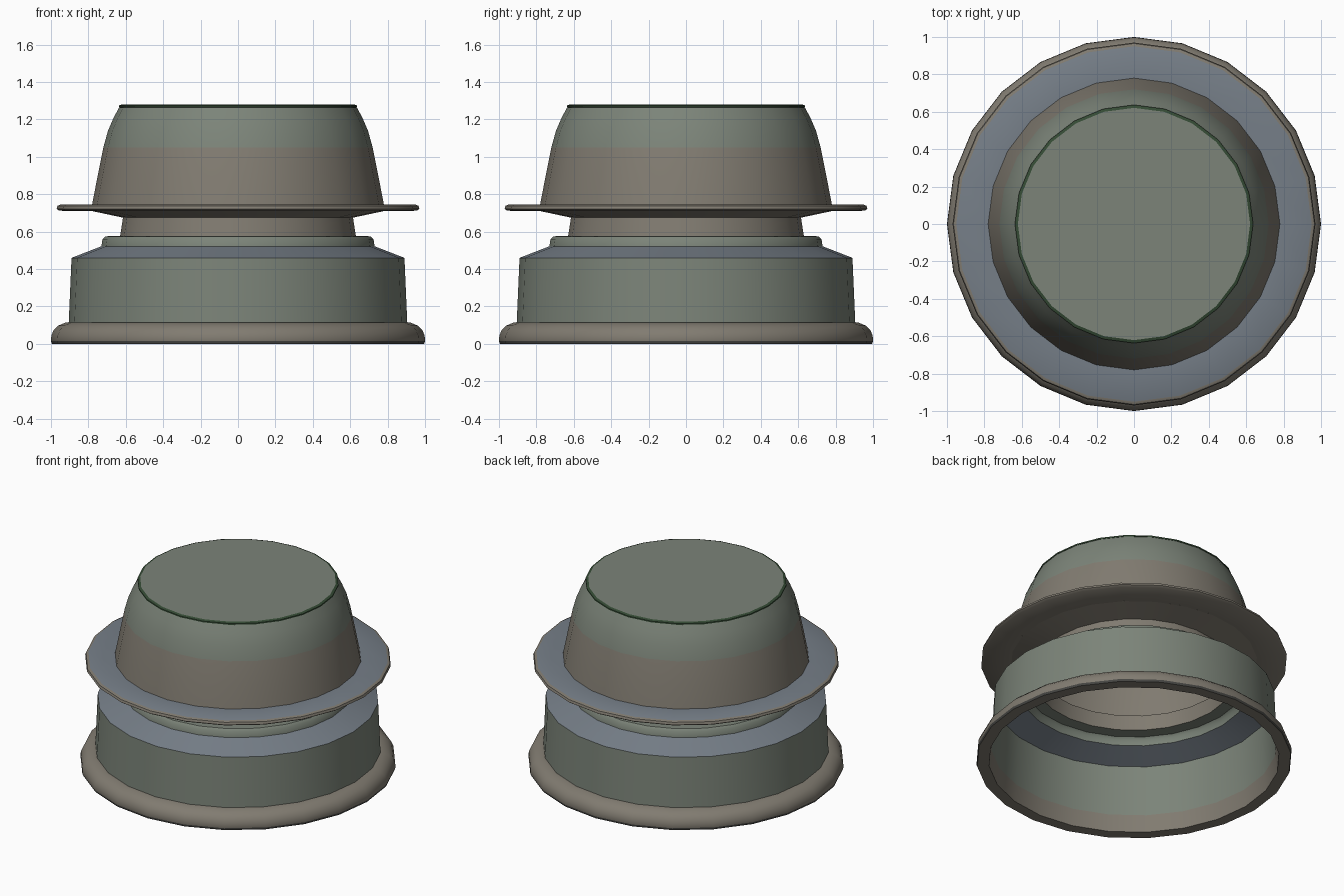
import bpy, bmesh, math

if "Cube" in bpy.data.objects:
    bpy.data.objects.remove(bpy.data.objects["Cube"])

SIDES = 24

def material(name, r, g, b):
    m = bpy.data.materials.new(name)
    m.diffuse_color = (r, g, b, 1)
    m.use_nodes = True
    m.node_tree.nodes["Principled BSDF"].inputs["Base Color"].default_value = m.diffuse_color
    return m

GREEN = material("grey_green", 0.2, 0.23, 0.19)
BROWN = material("grey_brown", 0.22, 0.2, 0.165)
BLUE = material("grey_blue", 0.18, 0.21, 0.245)
DARK = material("dark_green", 0.035, 0.07, 0.035)
SHADE = material("dark_grey", 0.06, 0.06, 0.055)

def lathe(name, profile, mats, bands=None, cap_top=False):
    """Spin an (r, z) profile around z; bands gives a material slot per segment."""
    bm = bmesh.new()
    rings = []
    for r, z in profile:
        rings.append([bm.verts.new((r * math.cos(2 * math.pi * i / SIDES),
                                    r * math.sin(2 * math.pi * i / SIDES), z))
                      for i in range(SIDES)])
    for k, (a, b) in enumerate(zip(rings, rings[1:])):
        for i in range(SIDES):
            j = (i + 1) % SIDES
            f = bm.faces.new((a[i], a[j], b[j], b[i]))
            f.material_index = bands[k] if bands else 0
    if cap_top:
        bm.faces.new(rings[-1])
    mesh = bpy.data.meshes.new(name)
    bm.to_mesh(mesh)
    bm.free()
    for m in mats:
        mesh.materials.append(m)
    ob = bpy.data.objects.new(name, mesh)
    bpy.context.collection.objects.link(ob)
    bpy.ops.object.select_all(action='DESELECT')
    ob.select_set(True)
    bpy.context.view_layer.objects.active = ob
    bpy.ops.object.shade_smooth_by_angle(angle=math.radians(40))
    return ob

# rolled rim around the open bottom
lathe("base_rim", [(0.905, 0.115), (0.92, 0.0), (0.995, 0.0), (1.0, 0.015),
                   (0.998, 0.045), (0.985, 0.075), (0.96, 0.098),
                   (0.92, 0.115), (0.905, 0.115)],
      [BROWN, SHADE], [0, 0, 1, 0, 0, 0, 0, 0])

# open lower drum with sloping shoulder and small step
lathe("lower_drum", [(0.905, 0.115), (0.89, 0.46), (0.73, 0.522),
                     (0.725, 0.56), (0.71, 0.575), (0.63, 0.578)],
      [GREEN, BLUE], [0, 1, 0, 0, 0])

# narrow neck, flaring out under the flange
lathe("neck", [(0.63, 0.578), (0.615, 0.675), (0.78, 0.71)], [BROWN])

# thin disc flange
lathe("flange", [(0.78, 0.71), (0.955, 0.712), (0.97, 0.722),
                 (0.965, 0.738), (0.95, 0.745), (0.78, 0.745)],
      [BROWN, BLUE], [0, 0, 0, 0, 1])

# rounded upper cup, brownish below and greener above
lathe("upper_cup", [(0.785, 0.71), (0.78, 0.745), (0.75, 0.9), (0.72, 1.05),
                    (0.695, 1.14), (0.665, 1.21), (0.635, 1.265)],
      [BROWN, GREEN], [0, 0, 0, 1, 1, 1])

# dark trim ring and flat lid
lathe("top_trim", [(0.62, 1.262), (0.637, 1.266), (0.637, 1.275), (0.62, 1.281)], [DARK])
lathe("top_lid", [(0.621, 1.281), (0.619, 1.281)], [GREEN], cap_top=True)
